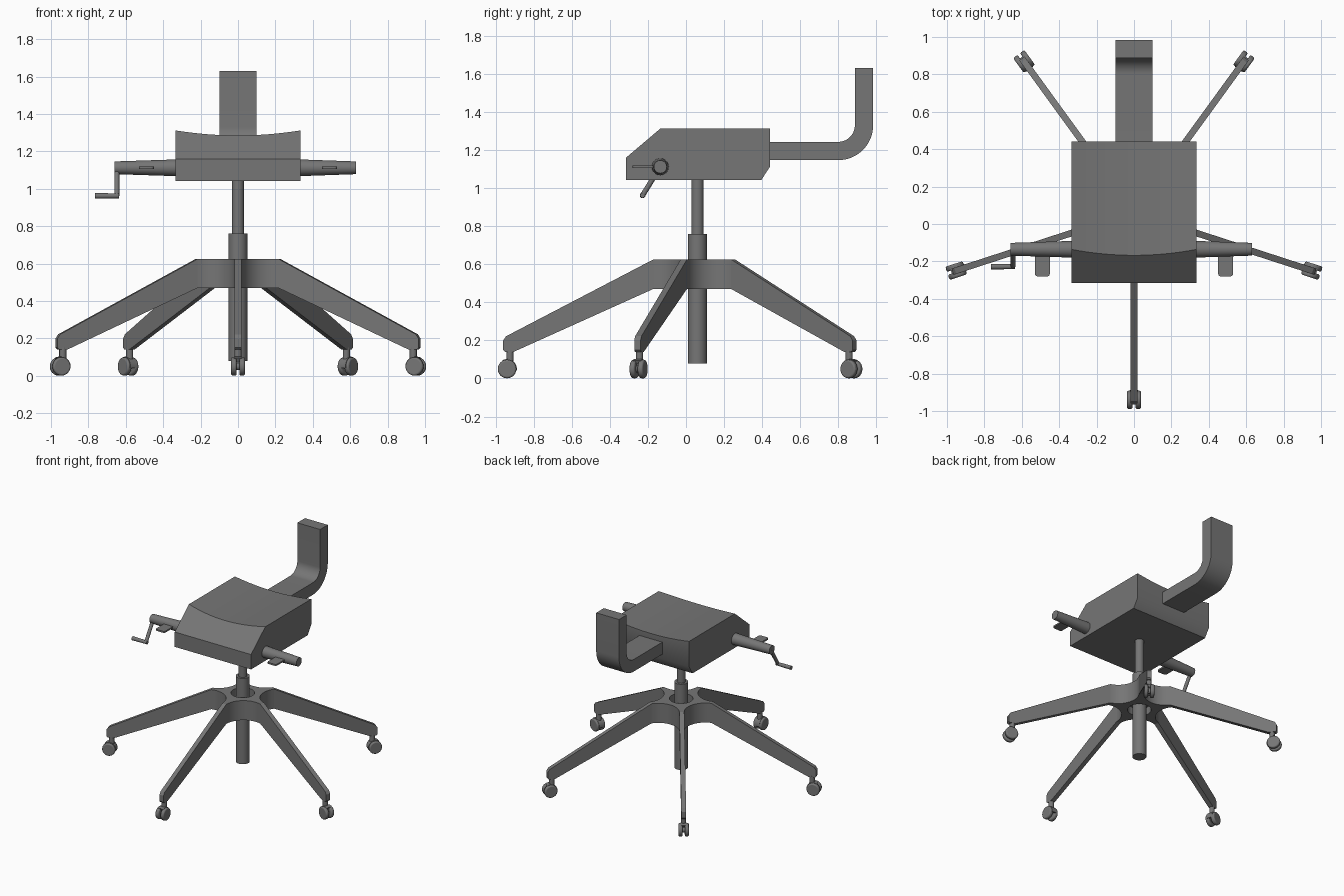
import bpy, bmesh
from math import sin, cos, tan, pi, radians
from mathutils import Matrix, Vector

if "Cube" in bpy.data.objects:
    bpy.data.objects.remove(bpy.data.objects["Cube"])

grey = bpy.data.materials.new("mid grey")
grey.use_nodes = True
colour = (0.18, 0.18, 0.18, 1)
grey.diffuse_color = colour
grey.node_tree.nodes["Principled BSDF"].inputs["Base Color"].default_value = colour

HUB = Vector((0, 0.06, 0))      # centre of the column
LEG_W = 0.035
HUB_R = 0.232                   # where the legs leave the hub
HUB_LOW, HUB_TOP = 0.47, 0.625


def finish(name, bm, matrix=Matrix(), smooth=True, bevel=0):
    bmesh.ops.recalc_face_normals(bm, faces=bm.faces)
    mesh = bpy.data.meshes.new(name)
    bm.to_mesh(mesh)
    bm.free()
    mesh.materials.append(grey)
    obj = bpy.data.objects.new(name, mesh)
    bpy.context.collection.objects.link(obj)
    obj.matrix_world = matrix
    if bevel:
        mod = obj.modifiers.new("Bevel", "BEVEL")
        mod.width, mod.segments = bevel, 3
    if smooth:
        bpy.ops.object.select_all(action="DESELECT")
        obj.select_set(True)
        bpy.context.view_layer.objects.active = obj
        bpy.ops.object.shade_smooth_by_angle(angle=radians(35))
    return obj


def rod(name, a, b, r1, r2=None, matrix=Matrix(), bevel=0, sides=32):
    """Round bar from a to b."""
    a, b = Vector(a), Vector(b)
    bm = bmesh.new()
    bmesh.ops.create_cone(bm, cap_ends=True, segments=sides, radius1=r1,
                          radius2=r1 if r2 is None else r2, depth=(b - a).length)
    turn = (b - a).to_track_quat("Z", "Y").to_matrix().to_4x4()
    bm.transform(Matrix.Translation((a + b) / 2) @ turn)
    return finish(name, bm, matrix, bevel=bevel)


def extrude(name, points, direction, matrix=Matrix(), smooth=True):
    """Closed outline pushed along a direction."""
    bm = bmesh.new()
    face = bm.faces.new([bm.verts.new(p) for p in points])
    out = bmesh.ops.extrude_face_region(bm, geom=[face])["geom"]
    bmesh.ops.translate(bm, vec=direction, verts=[v for v in out if isinstance(v, bmesh.types.BMVert)])
    return finish(name, bm, matrix, smooth)


def arc(cx, cy, r, start, end, n):
    return [(cx + r * cos(start + (end - start) * i / n),
             cy + r * sin(start + (end - start) * i / n)) for i in range(n + 1)]


# Gas column
rod("column_sleeve", HUB + Vector((0, 0, 0.08)), HUB + Vector((0, 0, 0.76)), 0.05)
rod("column_piston", HUB + Vector((0, 0, 0.74)), HUB + Vector((0, 0, 1.05)), 0.032)

# Hub: star outline with concave fillets between the legs, and a round well
half = radians(36)
fillet = HUB_R * tan(half) - LEG_W / 2
outline = []
for k in range(5):
    mid = radians(-54 + 72 * k)
    dist = HUB_R / cos(half)
    outline += arc(dist * cos(mid), dist * sin(mid), fillet,
                   mid + pi + radians(54), mid + pi - radians(54), 12)
bm = bmesh.new()
well = arc(0, 0, 0.085, 0, 2 * pi, 40)[:-1]
for loop in (outline, well):
    vs = [bm.verts.new((x, y, HUB_LOW)) for x, y in loop]
    for i in range(len(vs)):
        bm.edges.new((vs[i - 1], vs[i]))
bmesh.ops.triangle_fill(bm, edges=bm.edges[:], use_beauty=True)
out = bmesh.ops.extrude_face_region(bm, geom=bm.faces[:])["geom"]
bmesh.ops.translate(bm, vec=(0, 0, HUB_TOP - HUB_LOW),
                    verts=[v for v in out if isinstance(v, bmesh.types.BMVert)])
finish("base_hub", bm, Matrix.Translation(HUB))
rod("hub_floor", (0, 0, 0.53), (0, 0, 0.56), 0.086, matrix=Matrix.Translation(HUB))

# Five legs with twin wheel casters
leg_side = [(HUB_R, HUB_TOP), (1.005, 0.222), (1.02, 0.2), (1.02, 0.15),
            (1.01, 0.14), (0.965, 0.14), (HUB_R, HUB_LOW)]
for k in range(5):
    place = Matrix.Translation(HUB) @ Matrix.Rotation(radians(-90 + 72 * k), 4, "Z")
    extrude("leg", [(r, -LEG_W / 2, z) for r, z in leg_side], (0, LEG_W, 0), place, False)
    rod("caster_stem", (0.985, 0, 0.06), (0.985, 0, 0.15), 0.019, matrix=place, sides=16)
    rod("caster_axle", (1, -0.02, 0.05), (1, 0.02, 0.05), 0.02, matrix=place, sides=16)
    for s in (-1, 1):
        rod("caster_wheel", (1, s * 0.008, 0.05), (1, s * 0.037, 0.05), 0.049,
            matrix=place, bevel=0.009, sides=24)
    hood = arc(1, 0.05, 0.052, radians(60), radians(190), 10) + arc(1, 0.05, 0.03, radians(190), radians(60), 10)
    extrude("caster_hood", [(r, -0.022, z) for r, z in hood], (0, 0.044, 0), place)

# Seat: side profile lofted across the width, with a dished top
HALF, N = 0.335, 16
bm = bmesh.new()
rings = []
for i in range(N + 1):
    x = HALF * (2 * i / N - 1)
    top = 1.285 + 0.027 * (x / HALF) ** 2
    crease = -0.315 + (top - 1.16) * 1.18
    side = [(-0.315, 1.042), (-0.315, 1.16), (crease, top), (0.44, top), (0.44, 1.11), (0.395, 1.042)]
    rings.append([bm.verts.new((x, y, z)) for y, z in side])
for a, b in zip(rings, rings[1:]):
    for j in range(6):
        bm.faces.new((a[j - 1], a[j], b[j], b[j - 1]))
bm.faces.new(rings[0])
bm.faces.new(rings[-1])
finish("seat", bm)

# Bent back support
bend = [(0.42, 1.147)] + arc(0.8, 1.33, 0.183, -pi / 2, 0, 14) + [(0.983, 1.63), (0.887, 1.63)]
bend += arc(0.8, 1.33, 0.087, 0, -pi / 2, 14) + [(0.42, 1.243)]
extrude("back_support", [(-0.1, y, z) for y, z in bend], (0.2, 0, 0))

# Side handles with paddle levers
HY, HZ = -0.135, 1.112
for s, name, end in ((1, "left", 0.63), (-1, "right", 0.66)):
    rod(name + "_handle", (s * 0.32, HY, HZ), (s * end, HY, HZ), 0.045, 0.034)
    cx, r = s * 0.49, 0.015
    paddle = [(cx - 0.04, HY), (cx - 0.04, -0.265)]
    paddle += arc(cx - 0.04 + r, -0.265, r, pi, 1.5 * pi, 5)
    paddle += arc(cx + 0.04 - r, -0.265, r, 1.5 * pi, 2 * pi, 5) + [(cx + 0.04, HY)]
    extrude(name + "_paddle", [(x, y, HZ - 0.006) for x, y in paddle], (0, 0, 0.012))

# Crank on the right handle
rod("crank_arm", (-0.648, HY, HZ), (-0.648, -0.228, 0.962), 0.0135, sides=16)
rod("crank_grip", (-0.635, -0.228, 0.962), (-0.765, -0.228, 0.962), 0.013, 0.015, sides=16)
